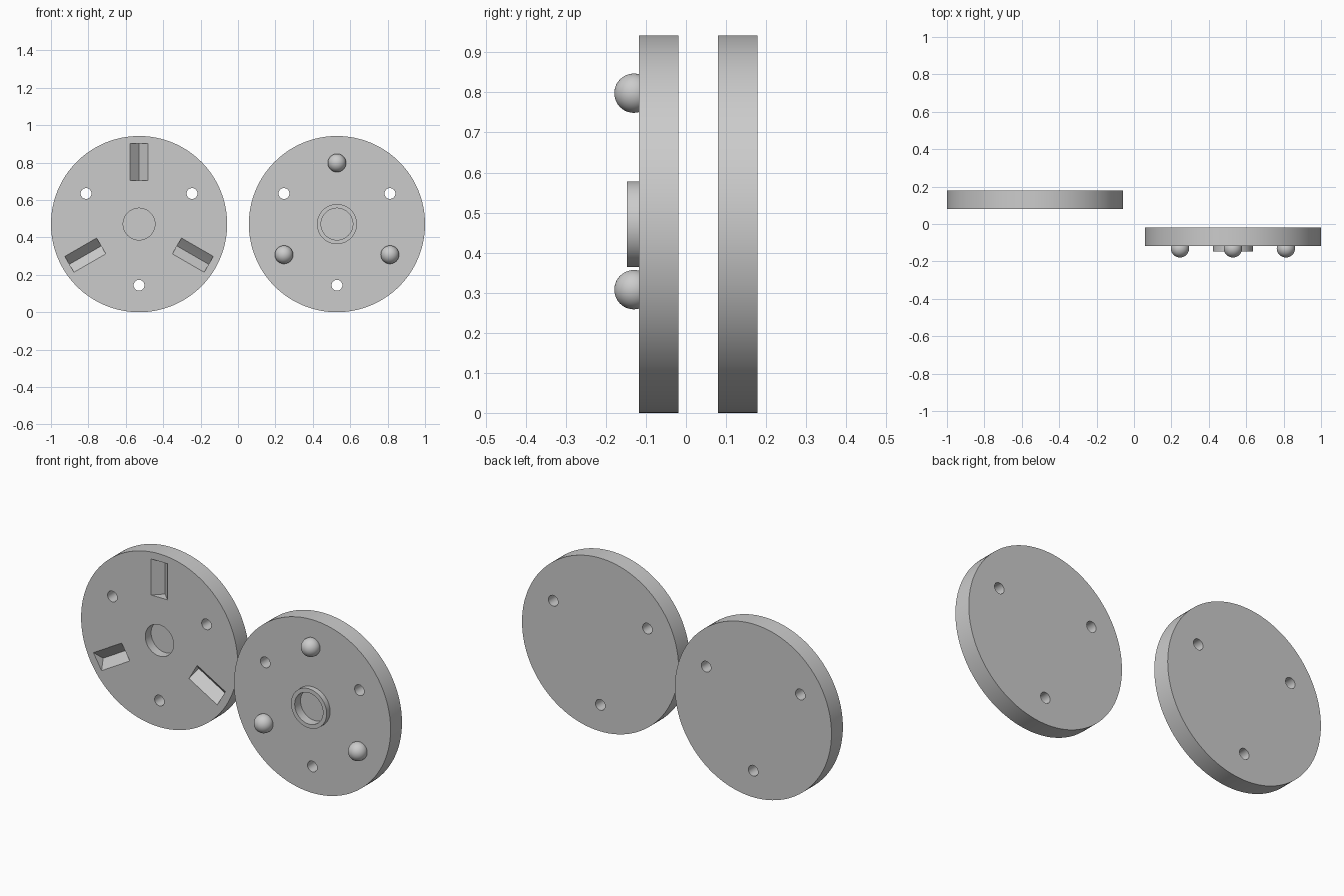
import bpy, bmesh
from math import radians, sin, cos, pi
from mathutils import Matrix, Vector

if "Cube" in bpy.data.objects:
    bpy.data.objects.remove(bpy.data.objects["Cube"])

R, T = 0.471, 0.098            # disc radius and thickness
CX, CZ = 0.529, 0.471          # disc centre offsets
PITCH = 0.327                  # radius of the ball / groove / hole circle
POCKET_R, POCKET_D = 0.085, 0.05
FRONT_L, FRONT_R = 0.080, -0.117   # y of each front face
FEATURES = [90, 210, 330]
HOLES = [30, 150, 270]


def polar(cx, angle, r=PITCH):
    a = radians(angle)
    return cx + r * cos(a), CZ + r * sin(a)


def add_cyl(bm, x, z, r, y0, y1, seg):
    """Capped cylinder along y from y0 to y1."""
    m = Matrix.Translation((x, (y0 + y1) / 2, z)) @ Matrix.Rotation(pi / 2, 4, 'X')
    bmesh.ops.create_cone(bm, cap_ends=True, segments=seg, radius1=r, radius2=r,
                          depth=y1 - y0, matrix=m)


def add_groove(bm, cx, angle, front):
    """V prism pointing outward along the radius, 90 degree V into the face."""
    w, lip, r0, r1 = 0.049, 0.02, 0.234, 0.430
    a = radians(angle)
    out, side = Vector((cos(a), 0, sin(a))), Vector((-sin(a), 0, cos(a)))
    profile = [(-w, -lip), (-w, 0), (0, w), (w, 0), (w, -lip)]
    ends = [[bm.verts.new(Vector((cx, front + d, CZ)) + out * r + side * s)
             for s, d in profile] for r in (r0, r1)]
    n = len(profile)
    bm.faces.new(ends[0])
    bm.faces.new(ends[1][::-1])
    for i in range(n):
        j = (i + 1) % n
        bm.faces.new((ends[0][j], ends[0][i], ends[1][i], ends[1][j]))


def make(name, bm):
    bmesh.ops.recalc_face_normals(bm, faces=bm.faces)
    me = bpy.data.meshes.new(name)
    bm.to_mesh(me)
    bm.free()
    ob = bpy.data.objects.new(name, me)
    bpy.context.collection.objects.link(ob)
    return ob


def boolean(ob, other, op):
    mod = ob.modifiers.new(op.lower(), 'BOOLEAN')
    mod.operation, mod.solver, mod.object = op, 'EXACT', other
    bpy.context.view_layer.objects.active = ob
    bpy.ops.object.modifier_apply(modifier=mod.name)
    bpy.data.objects.remove(other)


def smooth(ob):
    bpy.ops.object.select_all(action='DESELECT')
    ob.select_set(True)
    bpy.context.view_layer.objects.active = ob
    bpy.ops.object.shade_smooth_by_angle(angle=radians(30))


def disc(name, cx, front):
    bm = bmesh.new()
    add_cyl(bm, cx, CZ, R, front, front + T, 128)
    return make(name, bm)


def cutter(cx, front, pocket_front):
    """Through holes plus the blind magnet pocket."""
    bm = bmesh.new()
    for a in HOLES:
        x, z = polar(cx, a)
        add_cyl(bm, x, z, 0.029, front - 0.05, front + T + 0.05, 32)
    add_cyl(bm, cx, CZ, POCKET_R, pocket_front - 0.03, pocket_front + POCKET_D, 64)
    return bm


# Left plate with three V grooves
groove_plate = disc("groove_plate", -CX, FRONT_L)
bm = cutter(-CX, FRONT_L, FRONT_L)
for a in FEATURES:
    add_groove(bm, -CX, a, FRONT_L)
boolean(groove_plate, make("groove_plate_cutter", bm), 'DIFFERENCE')
smooth(groove_plate)

# Right plate with raised collar round its pocket
ball_plate = disc("ball_plate", CX, FRONT_R)
bm = bmesh.new()
add_cyl(bm, CX, CZ, 0.107, FRONT_R - 0.030, FRONT_R + 0.02, 64)
boolean(ball_plate, make("collar", bm), 'UNION')
boolean(ball_plate, make("ball_plate_cutter", cutter(CX, FRONT_R, FRONT_R - 0.030)),
        'DIFFERENCE')
smooth(ball_plate)

# Three locating balls
for i, a in enumerate(FEATURES):
    x, z = polar(CX, a)
    bm = bmesh.new()
    bmesh.ops.create_uvsphere(bm, u_segments=48, v_segments=24, radius=0.049,
                              matrix=Matrix.Translation((x, -0.130, z)))
    smooth(make(f"locating_ball_{i + 1}", bm))
